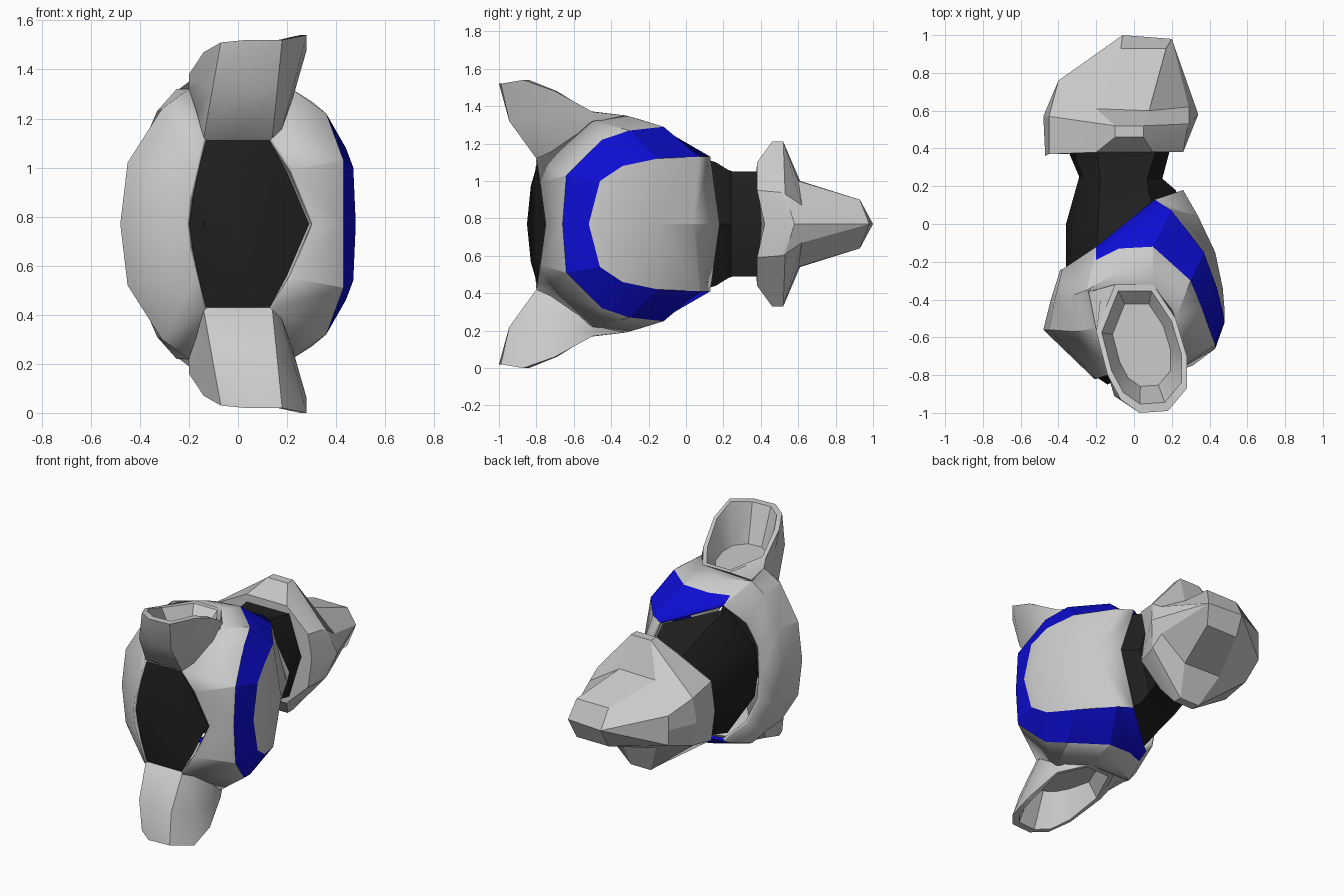
import bpy, bmesh, math
from mathutils import Vector

MID = .77  # height of the symmetry plane; points are (x, y, distance from it)

cube = bpy.data.objects.get("Cube")
if cube:
    bpy.data.objects.remove(cube)


def material(name, colour):
    m = bpy.data.materials.new(name)
    m.use_nodes = True
    m.diffuse_color = (*colour, 1)
    m.node_tree.nodes["Principled BSDF"].inputs["Base Color"].default_value = (*colour, 1)
    return m


grey = material("light grey", (.6, .6, .6))
black = material("black", (.014, .014, .014))
blue = material("blue", (.004, .004, .65))


def add_strips(bm, rows, side, closed=False, colour=0, skip=()):
    """Join neighbouring rows of points with quads, on one side of the plane."""
    grid = [[bm.verts.new((x, y, MID + side * h)) for x, y, h in row] for row in rows]
    for r, (a, b) in enumerate(zip(grid, grid[1:])):
        n = len(a)
        for c in range(n if closed else n - 1):
            if (r, c) in skip:
                continue
            d = (c + 1) % n
            bm.faces.new((a[c], a[d], b[d], b[c])).material_index = colour
    return grid


def finish(name, bm, mats, angle, thickness=0):
    bmesh.ops.remove_doubles(bm, verts=bm.verts, dist=.002)
    bmesh.ops.recalc_face_normals(bm, faces=bm.faces)
    # Open shells must face outwards too
    centre = sum((v.co for v in bm.verts), Vector()) / len(bm.verts)
    if sum(f.normal.dot(f.calc_center_median() - centre) * f.calc_area() for f in bm.faces) < 0:
        bmesh.ops.reverse_faces(bm, faces=bm.faces)
    mesh = bpy.data.meshes.new(name)
    bm.to_mesh(mesh)
    bm.free()
    for m in mats:
        mesh.materials.append(m)
    ob = bpy.data.objects.new(name, mesh)
    bpy.context.collection.objects.link(ob)
    bpy.ops.object.select_all(action="DESELECT")
    ob.select_set(True)
    bpy.context.view_layer.objects.active = ob
    bpy.ops.object.shade_smooth_by_angle(angle=math.radians(angle))
    if thickness:
        mod = ob.modifiers.new("rim", "SOLIDIFY")
        mod.thickness = thickness
        mod.offset = -1


def tube(name, rings, mat, angle, caps=(True, True)):
    """Loft half rings, mirror them and cap the ends."""
    bm = bmesh.new()
    up, down = (add_strips(bm, rings, s) for s in (1, -1))
    for i, wanted in zip((0, -1), caps):
        if wanted:
            bm.faces.new(up[i] + down[i][-2:0:-1])
    finish(name, bm, [mat], angle)


# Torso shell: rows run from the neck to the waist edge, chest first, back last
waist_corner = (-.2, -.12, .46)
chest_centre = [(.48, -.52, 0), (.48, -.46, 0), (.47, -.34, 0),
                (.43, -.15, 0), (.34, .04, 0), (.26, .18, 0)]
band_inner = [(.48, -.52, 0), (.47, -.46, .23), (.44, -.34, .31),
              (.37, -.15, .35), (.2, .07, .36), (.11, .13, .36)]
band_outer = [(.43, -.66, 0), (.43, -.64, .26), (.36, -.45, .45), (.3, -.3, .5),
              (.1, -.12, .52), (-.08, -.13, .51), (-.2, -.19, .5)]
shoulder_front = [(.31, -.75, 0), (.22, -.78, .22), (.14, -.8, .35), (.22, -.5, .55),
                  (.1, -.32, .58), (-.08, -.25, .56), (-.2, -.19, .5)]
shoulder_back = [(-.14, -.8, .35), (-.2, -.55, .55), (-.25, -.35, .55), waist_corner]
back_upper = [(-.17, -.81, .22), (-.31, -.57, .47), (-.33, -.38, .46), (-.32, -.2, .34)]
back_lower = [(-.2, -.82, .1), (-.45, -.56, .25), (-.42, -.4, .25), (-.38, -.24, .18)]
back_centre = [(-.21, -.82, 0), (-.48, -.56, 0), (-.44, -.4, 0), (-.39, -.24, 0)]

bm = bmesh.new()
for side in (1, -1):
    add_strips(bm, [chest_centre, band_inner], side)
    add_strips(bm, [band_inner + [waist_corner], band_outer], side, colour=1)
    add_strips(bm, [band_outer, shoulder_front], side)
    # Shoulder top, leaving the armhole open
    add_strips(bm, [shoulder_front[2:], shoulder_back[:3] + shoulder_back[2:]],
               side, skip=((0, 0), (0, 1)))
    add_strips(bm, [shoulder_back, back_upper, back_lower, back_centre], side)
finish("torso_shell", bm, [grey, blue], 22, thickness=.02)

# Shoulder pads: flared cups, open outwards
pad_base = [(0, -.79, .35), (.14, -.8, .35), (.18, -.73, .39), (.22, -.58, .5), (.2, -.45, .55),
            (.1, -.33, .57), (-.24, -.36, .55), (-.2, -.55, .55), (-.17, -.67, .46),
            (-.14, -.79, .35)]
pad_rim = [(.03, -1, .75), (.18, -.99, .75), (.28, -.87, .77), (.28, -.7, .71), (.22, -.5, .6),
           (.1, -.32, .58), (-.1, -.32, .58), (-.2, -.57, .61), (-.14, -.8, .7),
           (-.07, -.93, .74)]


def shrink(ring, factor, h=None):
    cx, cy = .04, -.61
    return [(cx + (x - cx) * factor, cy + (y - cy) * factor, z if h is None else h)
            for x, y, z in ring]


pad_middle = [((a[0] + b[0]) / 2, (a[1] + b[1]) / 2 - (.05 if b[1] < -.9 else 0),
               (a[2] + b[2]) / 2) for a, b in zip(pad_base, pad_rim)]
bm = bmesh.new()
for side in (1, -1):
    grid = add_strips(bm, [shrink(pad_base, .6, .3), pad_base, pad_middle, pad_rim,
                           shrink(pad_rim, .88), shrink(pad_rim, .64, .51)], side, closed=True)
    bm.faces.new(grid[0])
    bm.faces.new(grid[-1])
finish("shoulder_pads", bm, [grey], 35)

# Neck plug, slightly domed
neck_ring = [(-.2, -.81, 0), (-.17, -.8, .2), (-.13, -.79, .34),
             (.13, -.79, .34), (.2, -.77, .21), (.29, -.74, 0)]
neck_dome = [(x * .7, -.85 + max(x, 0) * .25 + h * .06, h * .6) for x, y, h in neck_ring]
tube("neck_plug", [neck_ring, neck_dome], black, 40, caps=(False, True))

# Waist, from the slanted shell opening to the hips
tube("waist", [
    [(-.36, -.26, 0), (-.34, -.25, .17), (-.2, -.16, .42), (.1, .1, .34), (.24, .14, 0)],
    [(-.36, 0, 0), (-.33, 0, .2), (-.19, .02, .37), (.08, .16, .33), (.22, .18, 0)],
    [(-.29, .25, 0), (-.27, .25, .17), (-.18, .25, .28), (.07, .24, .28), (.15, .24, 0)],
    [(-.35, .39, 0), (-.32, .39, .17), (-.2, .39, .28), (.12, .4, .28), (.2, .43, 0)],
], black, 30)

# Hips: flared sides tapering to a blunt edge
tube("hips", [
    [(-.47, .36, 0), (-.45, .37, .2), (-.2, .38, .33),
     (.1, .38, .33), (.26, .38, .18), (.26, .42, 0)],
    [(-.48, .57, 0), (-.45, .57, .16), (-.1, .46, .44),
     (.05, .46, .44), (.28, .5, .17), (.34, .58, 0)],
    [(-.48, .57, 0), (-.45, .57, .16), (-.1, .52, .44),
     (.05, .52, .44), (.29, .53, .16), (.34, .58, 0)],
    [(-.4, .76, 0), (-.4, .76, .1), (-.2, .61, .23),
     (.08, .6, .23), (.29, .62, .1), (.33, .61, 0)],
    [(-.06, 1, 0), (-.06, 1, 0), (-.07, .93, .13),
     (.17, .93, .13), (.2, .98, 0), (.2, .98, 0)],
    [(-.06, 1, 0)] * 3 + [(.2, .98, 0)] * 3,
], grey, 12, caps=(True, False))
